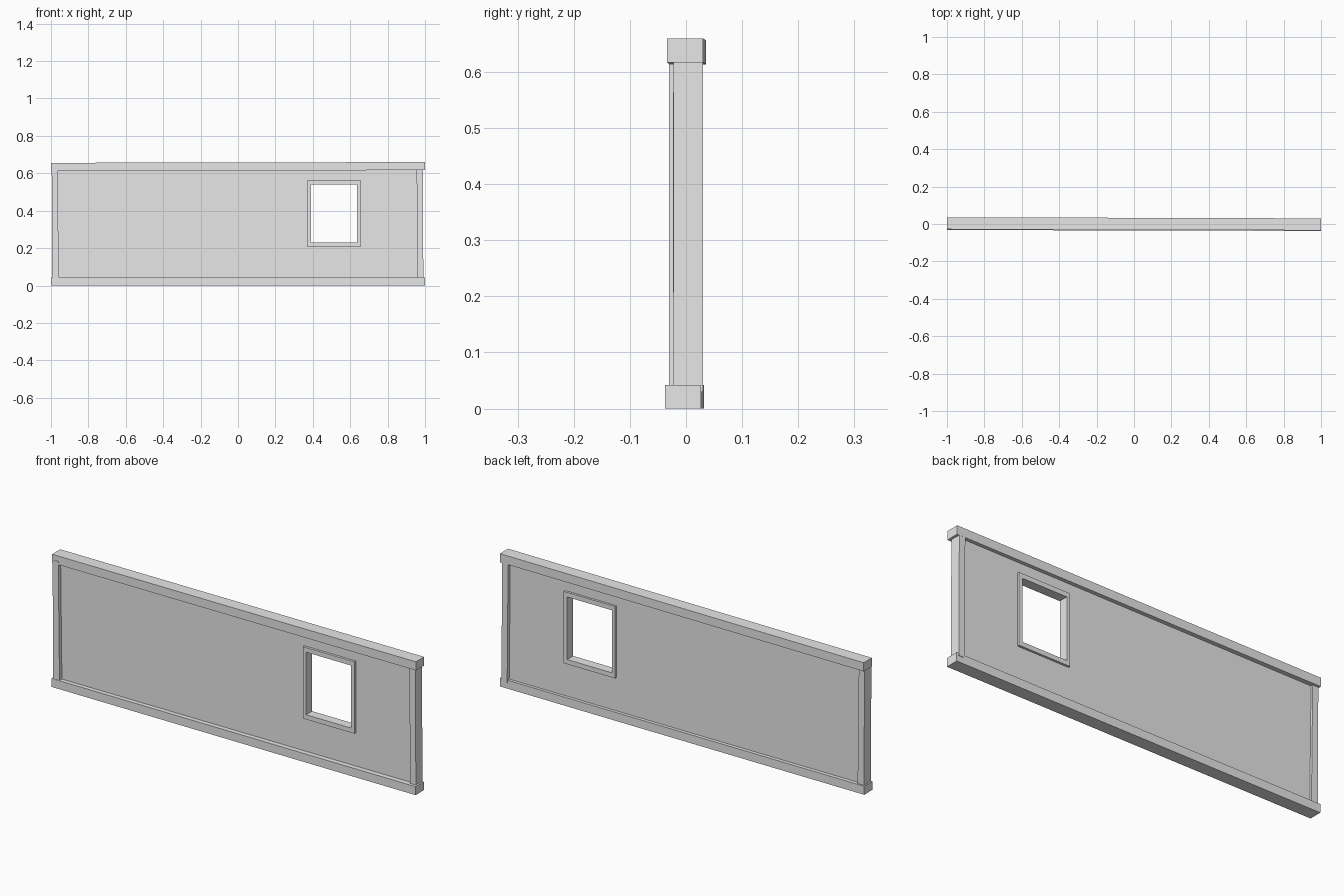
import bpy
import bmesh

cube = bpy.data.objects.get("Cube")
if cube:
    bpy.data.objects.remove(cube, do_unlink=True)

grey = bpy.data.materials.new("light_grey")
grey.use_nodes = True
grey.diffuse_color = (0.8, 0.8, 0.8, 1)
grey.node_tree.nodes["Principled BSDF"].inputs["Base Color"].default_value = (0.8, 0.8, 0.8, 1)


def finish(name, bm):
    bmesh.ops.recalc_face_normals(bm, faces=bm.faces)
    mesh = bpy.data.meshes.new(name)
    bm.to_mesh(mesh)
    bm.free()
    mesh.materials.append(grey)
    obj = bpy.data.objects.new(name, mesh)
    bpy.context.collection.objects.link(obj)
    return obj


def bar(name, start, end, axis):
    """Straight bar between two rectangles (a0, a1, b0, b1) placed along an axis."""
    bm = bmesh.new()
    loops = []
    for pos, (a0, a1, b0, b1) in (start, end):
        loop = []
        for a, b in ((a0, b0), (a1, b0), (a1, b1), (a0, b1)):
            loop.append(bm.verts.new((pos, a, b) if axis == "X" else (a, b, pos)))
        bm.faces.new(loop)
        loops.append(loop)
    for i in range(4):
        j = (i + 1) % 4
        bm.faces.new((loops[0][i], loops[0][j], loops[1][j], loops[1][i]))
    return finish(name, bm)


def ring(name, outer, inner, y0, y1):
    """Flat slab in the xz plane with a rectangular opening."""
    bm = bmesh.new()

    def loop(rect, y):
        x0, x1, z0, z1 = rect
        return [bm.verts.new((x, y, z)) for x, z in ((x0, z0), (x1, z0), (x1, z1), (x0, z1))]

    loops = [loop(outer, y0), loop(outer, y1), loop(inner, y1), loop(inner, y0)]
    for k in range(4):
        a, b = loops[k], loops[(k + 1) % 4]
        for i in range(4):
            j = (i + 1) % 4
            bm.faces.new((a[i], a[j], b[j], b[i]))
    return finish(name, bm)


# Long rails, slightly skewed
bar("bottom_rail", (-1, (-0.032, 0.032, 0, 0.042)), (1, (-0.037, 0.027, 0, 0.042)), "X")
bar("top_rail", (-1, (-0.028, 0.036, 0.613, 0.656)), (1, (-0.034, 0.03, 0.617, 0.66)), "X")

# End posts, leaning a little
bar("right_post", (0.03, (-0.993, -0.958, -0.03, 0.024)),
    (0.63, (-0.996, -0.965, -0.03, 0.024)), "Z")
bar("left_post", (0.03, (0.96, 0.991, -0.022, 0.03)),
    (0.63, (0.955, 0.988, -0.022, 0.03)), "Z")

# Thin wall and the frame lining its window
ring("wall_panel", (-0.975, 0.972, 0.02, 0.635), (0.382, 0.644, 0.22, 0.55), -0.011, 0.013)
ring("window_frame", (0.372, 0.654, 0.207, 0.563), (0.39, 0.635, 0.23, 0.54), -0.023, 0.024)
